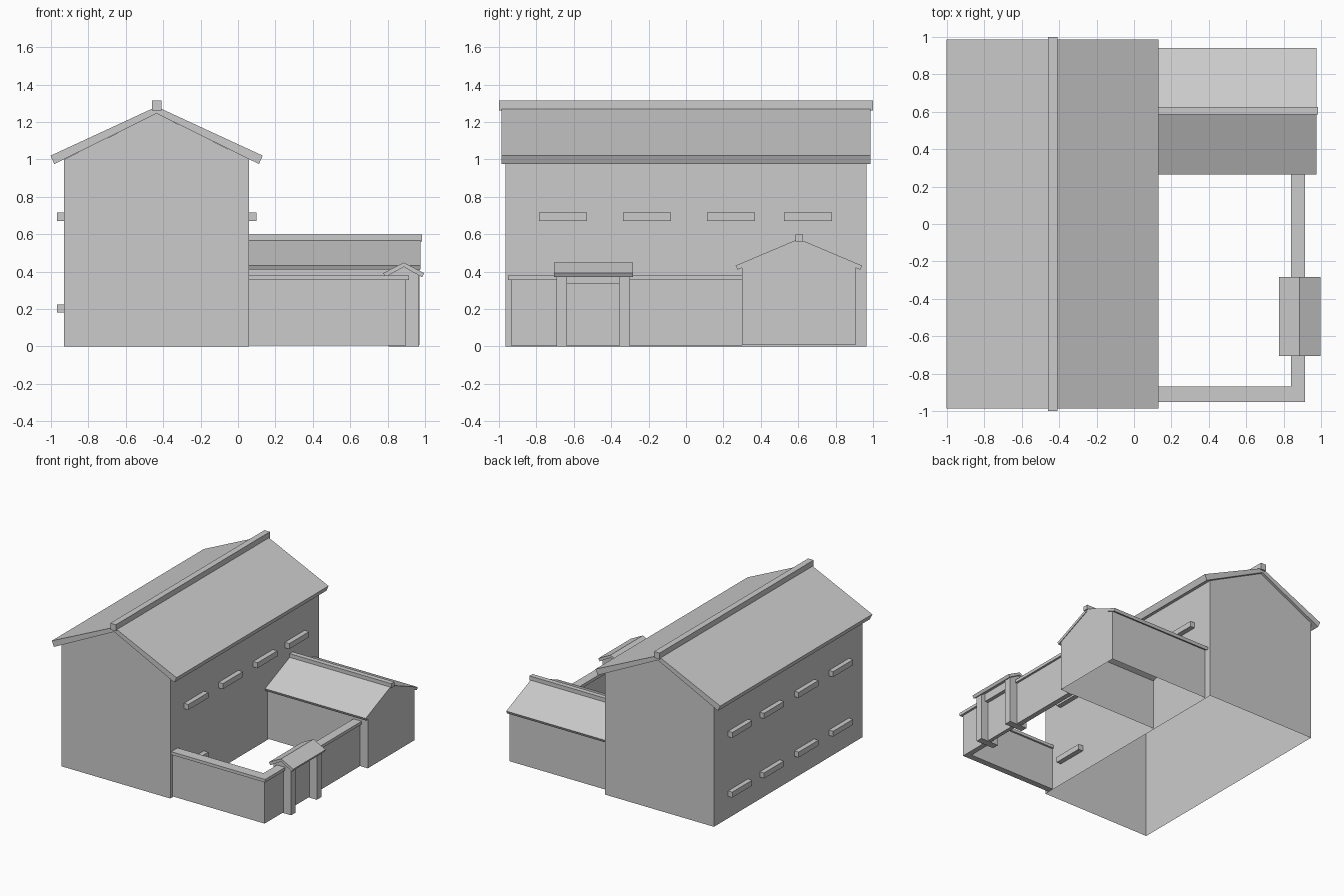
import bpy
import bmesh

if "Cube" in bpy.data.objects:
    bpy.data.objects.remove(bpy.data.objects["Cube"], do_unlink=True)

GREY = (0.6, 0.6, 0.6, 1.0)
grey = bpy.data.materials.new("light_grey")
grey.use_nodes = True
grey.diffuse_color = GREY
grey.node_tree.nodes["Principled BSDF"].inputs["Base Color"].default_value = GREY


def prism(name, profile, axis, start, end, skip=()):
    """Extrude a (side, height) profile along x or y, leaving out the skipped sides."""
    bm = bmesh.new()

    def ring(t):
        return [bm.verts.new((u, t, z) if axis == "y" else (t, u, z)) for u, z in profile]

    a, b = ring(start), ring(end)
    bm.faces.new(a)
    bm.faces.new(b[::-1])
    n = len(profile)
    for i in range(n):
        if i not in skip:
            j = (i + 1) % n
            bm.faces.new((a[j], a[i], b[i], b[j]))
    bmesh.ops.recalc_face_normals(bm, faces=bm.faces)
    mesh = bpy.data.meshes.new(name)
    bm.to_mesh(mesh)
    bm.free()
    mesh.materials.append(grey)
    obj = bpy.data.objects.new(name, mesh)
    bpy.context.collection.objects.link(obj)
    return obj


def box(name, x, y, z):
    profile = [(x[0], z[0]), (x[1], z[0]), (x[1], z[1]), (x[0], z[1])]
    return prism(name, profile, "y", *y)


def gable_walls(name, axis, sides, heights, span):
    """Hollow gabled body, open at the floor and under the roof."""
    low, eave, apex = heights
    mid = sum(sides) / 2
    profile = [(sides[0], low), (sides[1], low), (sides[1], eave),
               (mid, apex), (sides[0], eave)]
    return prism(name, profile, axis, *span, skip=(0, 2, 3))


def gable_roof(name, axis, mid, half, inset, heights, span):
    """Bent slab whose eave ends are cut square to the slope."""
    under_eave, eave, under_apex, apex = heights
    profile = [(mid - half, eave), (mid - half + inset, under_eave), (mid, under_apex),
               (mid + half - inset, under_eave), (mid + half, eave), (mid, apex)]
    return prism(name, profile, axis, *span)


# Main house
gable_walls("house_walls", "y", (-0.93, 0.06), (0, 1.0, 1.245), (-0.965, 0.965))
gable_roof("house_roof", "y", -0.435, 0.567, 0.02, (0.975, 1.02, 1.245, 1.282),
           (-0.987, 0.987))
box("house_ridge", (-0.46, -0.41), (-1, 1), (1.262, 1.315))

# Window ledges on both long walls
UPPER, LOWER = (0.67, 0.715), (0.18, 0.225)
for i, y in enumerate((-0.658, -0.209, 0.24, 0.652)):
    span = (y - 0.129, y + 0.129)
    box(f"left_upper_ledge_{i}", (0.06, 0.1), span, UPPER)
    box(f"right_upper_ledge_{i}", (-0.968, -0.93), span, UPPER)
    box(f"right_lower_ledge_{i}", (-0.968, -0.93), span, LOWER)
    if i == 0:
        box("left_lower_ledge", (0.06, 0.1), span, LOWER)

# Side annex
gable_walls("annex_walls", "x", (0.3, 0.905), (0.008, 0.425, 0.552), (0.06, 0.97))
gable_roof("annex_roof", "x", 0.603, 0.338, 0.01, (0.41, 0.432, 0.552, 0.575),
           (0.06, 0.975))
box("annex_ridge", (0.06, 0.985), (0.585, 0.625), (0.562, 0.598))

# Courtyard walls with caps
WALL, CAP = (0.006, 0.358), (0.355, 0.38)
box("front_yard_wall", (0.06, 0.897), (-0.935, -0.885), WALL)
box("front_wall_cap", (0.06, 0.914), (-0.953, -0.87), CAP)
for name, wall_y, cap_y in (("near", (-0.885, -0.69), (-0.87, -0.69)),
                            ("far", (-0.3, 0.3), (-0.3, 0.3))):
    box(f"{name}_side_wall", (0.855, 0.897), wall_y, WALL)
    box(f"{name}_side_cap", (0.84, 0.914), cap_y, CAP)

# Gateway
for name, span in (("near", (-0.692, -0.636)), ("far", (-0.358, -0.3))):
    prism(f"{name}_gate_post", [(0.805, 0), (0.967, 0), (0.967, 0.385),
                                (0.886, 0.425), (0.805, 0.385)], "y", *span)
box("gate_door", (0.87, 0.9), (-0.636, -0.358), (0.006, 0.335))
box("gate_lintel", (0.84, 0.93), (-0.636, -0.358), (0.335, 0.4))
gable_roof("gate_roof", "y", 0.886, 0.11, 0.012, (0.37, 0.392, 0.425, 0.448),
           (-0.706, -0.284))
